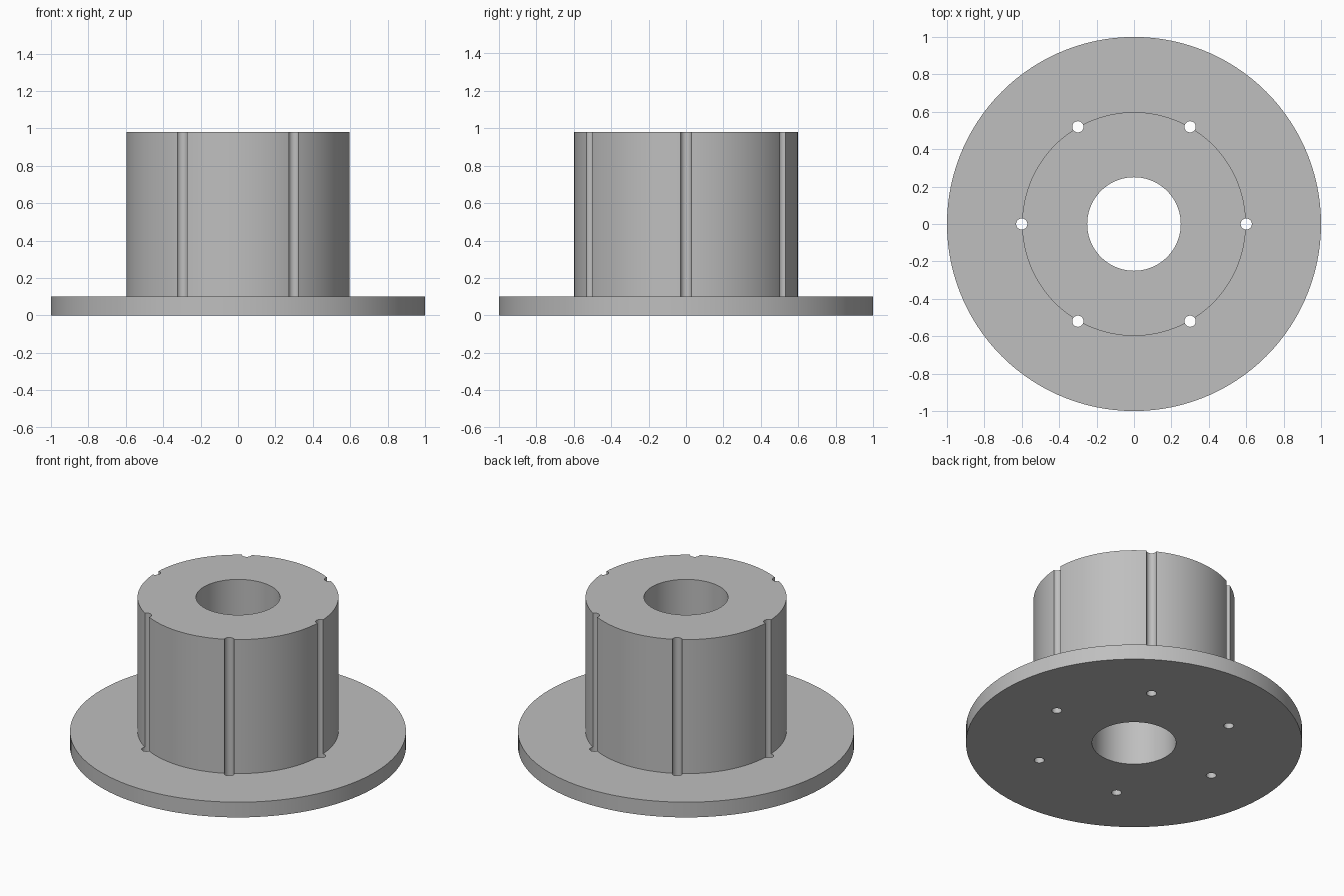
import bpy, bmesh
from math import cos, sin, tau

cube = bpy.data.objects.get("Cube")
if cube:
    bpy.data.objects.remove(cube, do_unlink=True)

FLANGE_R, HUB_R, BORE_R = 1.0, 0.598, 0.25
FLANGE_H, HUB_H = 0.1, 0.98
HOLE_R, HOLE_RING, HOLES, SEGMENTS = 0.03, 0.6, 6, 120

grey = bpy.data.materials.new("plain grey")
grey.use_nodes = True
colour = (0.52, 0.52, 0.52, 1)
grey.diffuse_color = colour
grey.node_tree.nodes["Principled BSDF"].inputs["Base Color"].default_value = colour


def make_object(name, bm):
    bmesh.ops.recalc_face_normals(bm, faces=bm.faces)
    mesh = bpy.data.meshes.new(name)
    bm.to_mesh(mesh)
    bm.free()
    obj = bpy.data.objects.new(name, mesh)
    bpy.context.collection.objects.link(obj)
    mesh.materials.append(grey)
    return obj


# Flange, hub and bore turned from one profile
profile = [(BORE_R, 0), (FLANGE_R, 0), (FLANGE_R, FLANGE_H),
           (HUB_R, FLANGE_H), (HUB_R, HUB_H), (BORE_R, HUB_H)]
bm = bmesh.new()
rings = [[bm.verts.new((r * cos(tau * i / SEGMENTS), r * sin(tau * i / SEGMENTS), z))
          for i in range(SEGMENTS)] for r, z in profile]
for k, ring in enumerate(rings):
    after = rings[(k + 1) % len(rings)]
    for i in range(SEGMENTS):
        j = (i + 1) % SEGMENTS
        bm.faces.new((ring[i], ring[j], after[j], after[i]))
hub = make_object("flanged_hub", bm)

# Rods that cut the flange holes and the hub grooves
bm = bmesh.new()
for i in range(HOLES):
    rod = bmesh.ops.create_cone(bm, cap_ends=True, segments=32, radius1=HOLE_R,
                                radius2=HOLE_R, depth=2)
    a = tau * i / HOLES
    bmesh.ops.translate(bm, verts=rod["verts"],
                        vec=(HOLE_RING * cos(a), HOLE_RING * sin(a), HUB_H / 2))
cutter = make_object("hole_cutter", bm)
cutter.hide_render = True

cut = hub.modifiers.new("holes", 'BOOLEAN')
cut.operation = 'DIFFERENCE'
cut.solver = 'EXACT'
cut.object = cutter

bpy.ops.object.select_all(action='DESELECT')
hub.select_set(True)
bpy.context.view_layer.objects.active = hub
bpy.ops.object.modifier_apply(modifier=cut.name)
bpy.data.objects.remove(cutter, do_unlink=True)
bpy.ops.object.shade_smooth_by_angle(angle=0.5)
